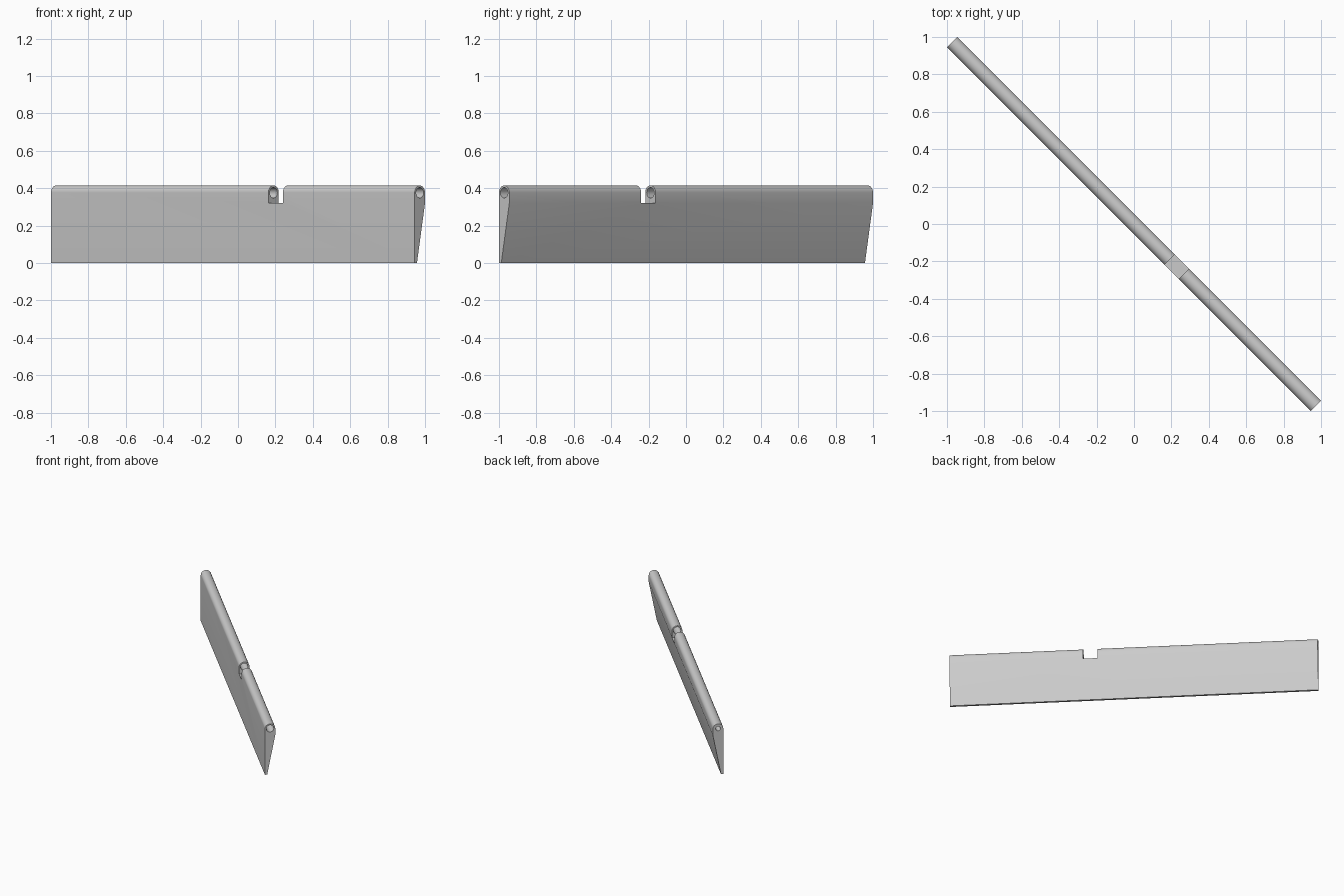
import bpy, bmesh
from math import pi, cos, sin, radians

cube = bpy.data.objects.get("Cube")
if cube:
    bpy.data.objects.remove(cube, do_unlink=True)

HALF = 1.375          # half length of the panel
R = 0.039             # radius of the rounded top
BORE_Z = 0.376        # height of the hinge axis
TURN = radians(-45)   # the panel stands on the diagonal

grey = bpy.data.materials.new("light_grey")
grey.use_nodes = True
colour = (0.6, 0.6, 0.6, 1)
grey.diffuse_color = colour
grey.node_tree.nodes["Principled BSDF"].inputs["Base Color"].default_value = colour


def prism(name, profile, x0, x1):
    """Extrude a (y, z) profile along the panel's length."""
    bm = bmesh.new()
    face = bm.faces.new([bm.verts.new((x0, y, z)) for y, z in profile])
    ext = bmesh.ops.extrude_face_region(bm, geom=[face])
    moved = [v for v in ext["geom"] if isinstance(v, bmesh.types.BMVert)]
    bmesh.ops.translate(bm, vec=(x1 - x0, 0, 0), verts=moved)
    bmesh.ops.recalc_face_normals(bm, faces=bm.faces)
    mesh = bpy.data.meshes.new(name)
    bm.to_mesh(mesh)
    bm.free()
    mesh.materials.append(grey)
    ob = bpy.data.objects.new(name, mesh)
    ob.rotation_euler.z = TURN
    bpy.context.collection.objects.link(ob)
    return ob


def arc(radius, turn, steps):
    return [(radius * cos(turn * i / steps), BORE_Z + radius * sin(turn * i / steps))
            for i in range(steps + 1)]


def circle(radius):
    return arc(radius, 2 * pi, 32)[:-1]


# Tapered panel: flat front, sloping back, rounded top
panel = prism("hinge_panel",
              [(-R, 0), (-0.022, 0), (R, 0.32)] + arc(R, pi, 20), -HALF, HALF)

# Notch in the knuckle, and the bore for the hinge pin
notch = [(-0.1, 0.32), (0.1, 0.32), (0.1, 0.5), (-0.1, 0.5)]
cutters = [
    prism("notch_cutter", notch, 0.269, 0.378),
    prism("bore_cutter", circle(0.028), -1.2, 1.5),
    prism("small_bore_cutter", circle(0.018), -1.5, -1.1),
]

bpy.ops.object.select_all(action="DESELECT")
bpy.context.view_layer.objects.active = panel
panel.select_set(True)
for cutter in cutters:
    cutter.hide_render = True
    mod = panel.modifiers.new("cut", "BOOLEAN")
    mod.operation = "DIFFERENCE"
    mod.solver = "EXACT"
    mod.object = cutter
    bpy.ops.object.modifier_apply(modifier=mod.name)
    bpy.data.objects.remove(cutter, do_unlink=True)

bpy.ops.object.shade_smooth_by_angle(angle=radians(30))
